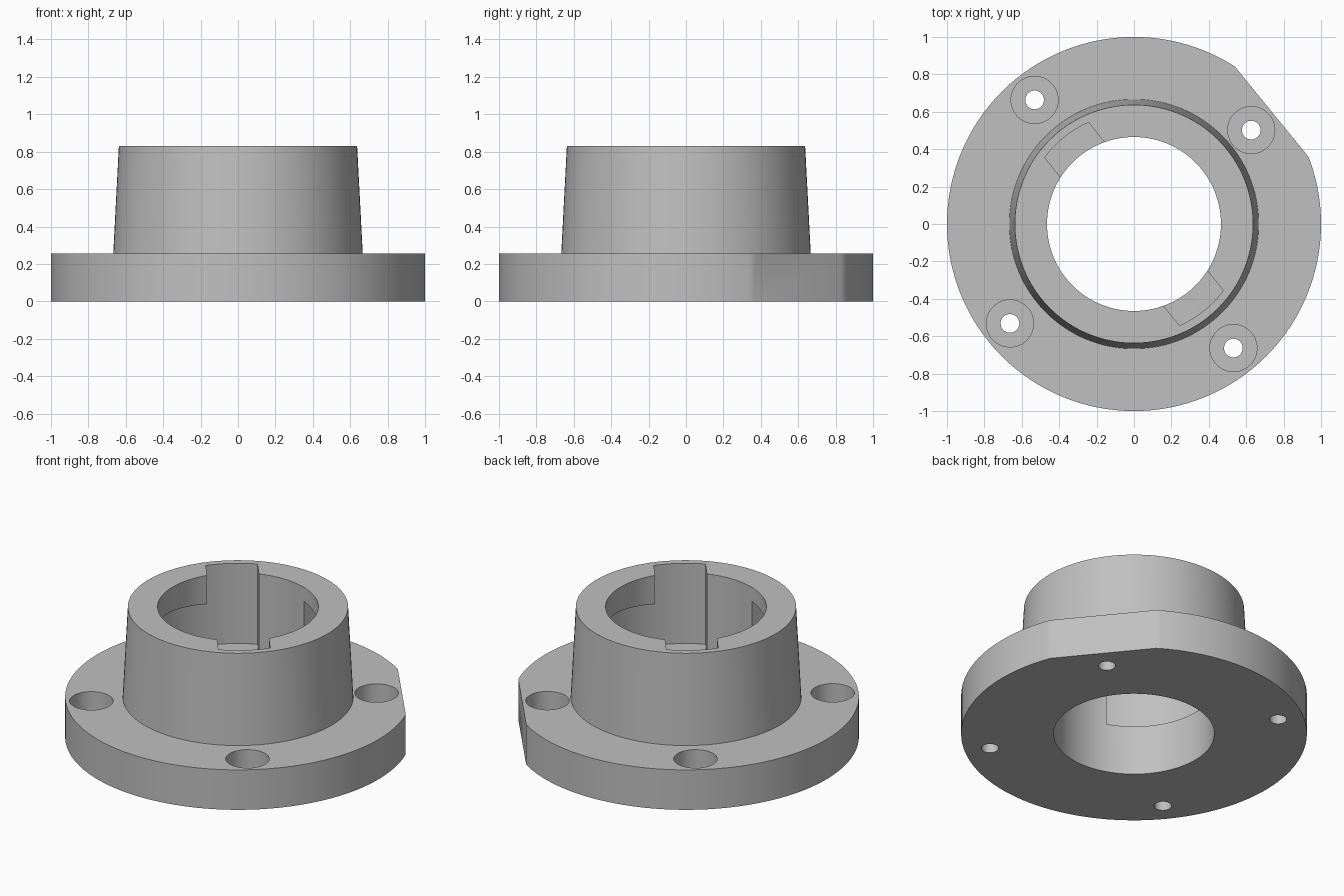
import bpy, bmesh, math
from mathutils import Matrix, Vector

cube = bpy.data.objects.get("Cube")
if cube:
    bpy.data.objects.remove(cube, do_unlink=True)

BORE, GROOVE = 0.465, 0.595
FLOOR, TOP = 0.318, 0.83
AXIS = 128.7          # direction of the slots and bolt pattern, degrees

grey = bpy.data.materials.new("machined grey")
grey.use_nodes = True
grey.diffuse_color = (0.53, 0.53, 0.53, 1)
grey.node_tree.nodes["Principled BSDF"].inputs["Base Color"].default_value = (0.53, 0.53, 0.53, 1)


def polar(r, deg, z=0.0):
    a = math.radians(deg)
    return Vector((r * math.cos(a), r * math.sin(a), z))


def loft(name, sections, closed, triangulate=False):
    """Bridge equal rings of points into a solid."""
    bm = bmesh.new()
    rings = [[bm.verts.new(p) for p in s] for s in sections]
    n = len(rings[0])
    pairs = list(zip(rings, rings[1:]))
    if closed:
        pairs.append((rings[-1], rings[0]))
    else:
        bm.faces.new(rings[0])
        bm.faces.new(rings[-1])
    for a, b in pairs:
        for i in range(n):
            j = (i + 1) % n
            bm.faces.new((a[i], a[j], b[j], b[i]))
    if triangulate:
        bmesh.ops.triangulate(bm, faces=bm.faces[:])
    bmesh.ops.recalc_face_normals(bm, faces=bm.faces[:])
    mesh = bpy.data.meshes.new(name)
    bm.to_mesh(mesh)
    bm.free()
    mesh.materials.append(grey)
    obj = bpy.data.objects.new(name, mesh)
    bpy.context.collection.objects.link(obj)
    return obj


def lathe(name, profile, steps):
    """Closed ring solid from (radius, z) points."""
    return loft(name, [[polar(r, 360 * i / steps, z) for r, z in profile]
                       for i in range(steps)], True)


def disc_stack(name, profile, steps, centre):
    """Solid of stacked circles, capped at both ends."""
    return loft(name, [[polar(r, 360 * i / steps, z) + centre for i in range(steps)]
                       for r, z in profile], False)


# Flange and tapered collar with a through bore
hub = lathe("flanged_hub", [(BORE, 0), (1, 0), (1, 0.255), (0.667, 0.255),
                            (0.637, TOP), (BORE, TOP)], 128)
cutters = []

# Flat on the flange rim
bm = bmesh.new()
bmesh.ops.create_cube(bm, size=1.0, matrix=Matrix.Rotation(math.radians(39.2), 4, 'Z')
                      @ Matrix.Translation((1.45, 0, 0.1)))
mesh = bpy.data.meshes.new("rim_flat_cutter")
bm.to_mesh(mesh)
bm.free()
mesh.materials.append(grey)
flat = bpy.data.objects.new("rim_flat_cutter", mesh)
bpy.context.collection.objects.link(flat)
cutters.append(flat)

# Counterbored bolt holes, the one beside the flat set further in
for i, radius in enumerate((0.85, 0.85, 0.85, 0.803)):
    cutters.append(disc_stack("bolt_hole_cutter", [(0.05, -0.1), (0.05, 0.08), (0.126, 0.08),
                                                   (0.126, 0.4)], 48, polar(radius, AXIS + 90 * i)))

# Bayonet entry slots and the ramped grooves leading from them
half = math.degrees(math.asin(0.15 / GROOVE))
step = half / 6
END = 121.3


def slot_section(deg, base):
    turn = Matrix.Rotation(math.radians(base), 3, 'Z')
    outer = polar(GROOVE, deg)
    inner = Vector((0.38, outer.y, 0))
    return [turn @ Vector((p.x, p.y, z)) for p, z in
            ((inner, FLOOR), (outer, FLOOR), (outer, 0.95), (inner, 0.95))]


def groove_section(deg, base):
    z = 0.645 + 0.095 * (deg - 17) / (END - 17)
    return [polar(r, base + deg, h) for r, h in
            ((0.38, FLOOR), (GROOVE, FLOOR), (GROOVE, z), (0.38, z))]


for base in (AXIS, AXIS - 180):
    cutters.append(loft("slot_cutter", [slot_section(step * i, base) for i in range(-6, 7)], False))
    angles = [step * i for i in range(int(END / step) + 1)] + [END]
    cutters.append(loft("groove_cutter", [groove_section(a, base) for a in angles], False, True))

# Cut everything out of the hub
bpy.context.view_layer.objects.active = hub
for cutter in cutters:
    cutter.hide_render = True
    mod = hub.modifiers.new("cut", 'BOOLEAN')
    mod.operation = 'DIFFERENCE'
    mod.solver = 'EXACT'
    mod.object = cutter
    bpy.ops.object.modifier_apply(modifier=mod.name)
    bpy.data.objects.remove(cutter, do_unlink=True)

# Smooth curved walls, crisp edges
bpy.ops.object.select_all(action='DESELECT')
hub.select_set(True)
bpy.context.view_layer.objects.active = hub
bpy.ops.object.shade_smooth_by_angle(angle=math.radians(30))
